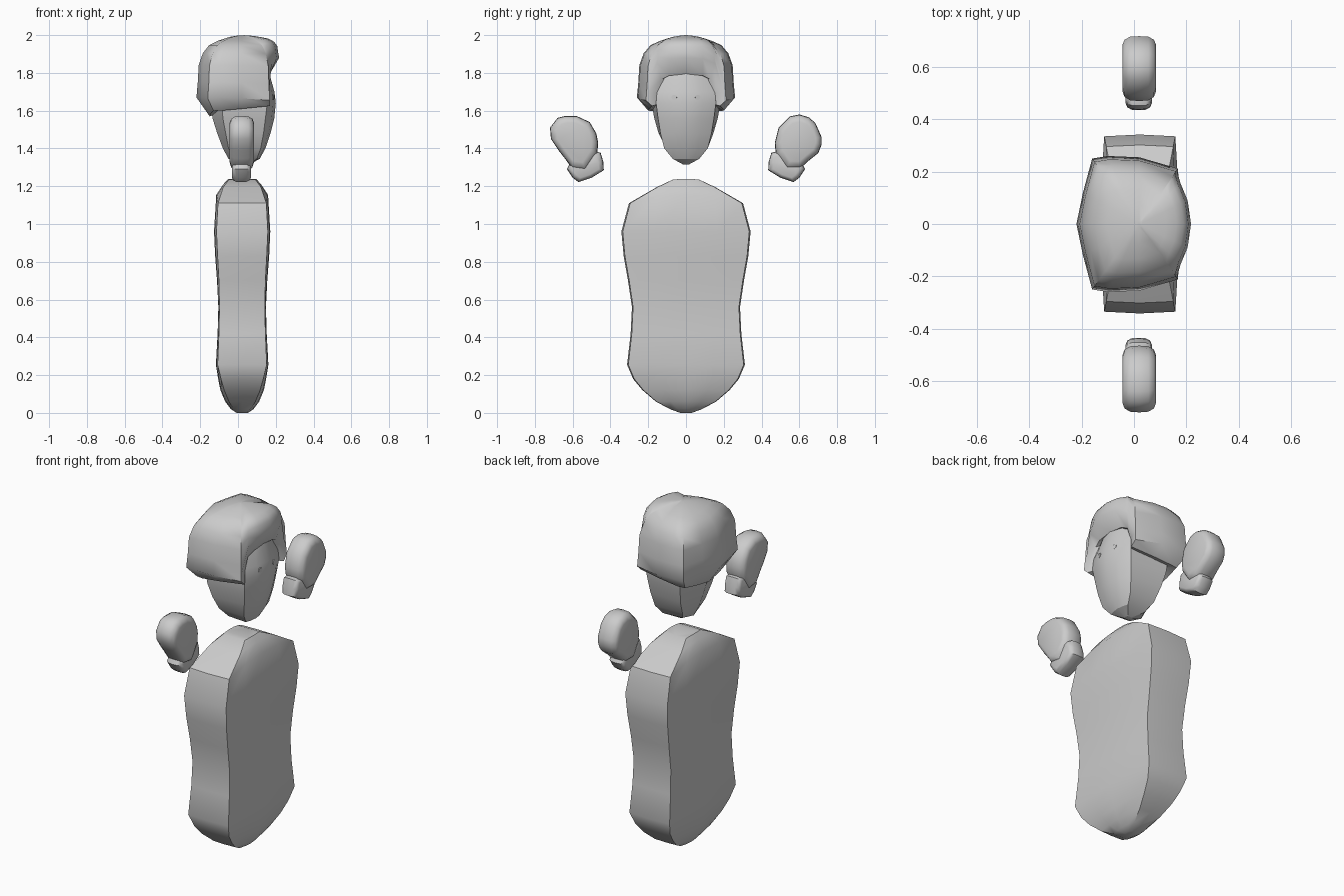
import bpy, bmesh
from math import radians


def loft(name, rings, angle=35):
    """Skin closed rings of equal point count and cap both ends."""
    bm = bmesh.new()
    vs = [[bm.verts.new(p) for p in r] for r in rings]
    n = len(rings[0])
    for a, b in zip(vs, vs[1:]):
        for i in range(n):
            j = (i + 1) % n
            bm.faces.new((a[i], a[j], b[j], b[i]))
    bm.faces.new(vs[0])
    bm.faces.new(vs[-1])
    bmesh.ops.recalc_face_normals(bm, faces=bm.faces)
    me = bpy.data.meshes.new(name)
    bm.to_mesh(me)
    bm.free()
    ob = bpy.data.objects.new(name, me)
    bpy.context.collection.objects.link(ob)
    bpy.ops.object.select_all(action='DESELECT')
    ob.select_set(True)
    bpy.context.view_layer.objects.active = ob
    bpy.ops.object.shade_smooth_by_angle(angle=radians(angle))
    return ob


def both_sides(half):
    """Mirror a half ring (first and last points on y = 0) across y."""
    return half + [(x, -y, z) for x, y, z in reversed(half[1:-1])]


# Torso: slab with slightly crowned front, back and sides
def torso_ring(z, w, c, e, lift=0.0):
    m, x0 = e + (c - e) * 0.75, 0.022
    return both_sides([
        (x0 + c, 0, z + lift), (x0 + m, w * .5, z + lift * .85),
        (x0 + e, w * .98, z), (x0, w, z), (x0 - e, w * .98, z),
        (x0 - m, w * .5, z + lift * .85), (x0 - c, 0, z + lift)])


torso = [  # z, half width, half depth at centre, half depth at rim, lift
    (0.00, .03, .03, .02), (.02, .085, .06, .045), (.06, .16, .09, .07),
    (.12, .23, .115, .095), (.18, .28, .127, .112), (.255, .312, .139, .13),
    (.42, .293, .13, .123), (.56, .286, .126, .12), (.70, .307, .133, .123),
    (.83, .33, .143, .13), (.96, .342, .149, .136), (1.11, .302, .137, .128, .045),
    (1.195, .155, .10, .10, .015), (1.235, .07, .075, .07, .003)]
loft("torso", [torso_ring(*t) for t in torso])


# Head: curved face panel, side panels and a back ridge, tapering to the chin
def head_ring(z, front, edge, ye, rear, yr, back):
    return both_sides([
        (front, 0, z), (front - (front - edge) * .3, ye * .55, z), (edge, ye, z),
        (rear, yr, z), (back, 0, z)])


head = [  # z, face x, panel edge x, panel edge y, rear edge x, rear y, back x
    (1.315, .06, .055, .015, .03, .015, .025), (1.345, .115, .10, .07, -.02, .06, -.05),
    (1.40, .145, .12, .115, -.05, .105, -.08), (1.48, .172, .135, .135, -.065, .145, -.11),
    (1.56, .192, .145, .148, -.08, .168, -.135), (1.64, .20, .155, .158, -.085, .182, -.145),
    (1.70, .193, .15, .155, -.08, .175, -.14), (1.80, .165, .13, .11, -.07, .14, -.12),
    (1.86, .11, .08, .07, -.05, .08, -.08)]
loft("head", [head_ring(*h) for h in head], 25)

# Eyes: tiny flat studs on the face
for side, label in ((1, "left"), (-1, "right")):
    bpy.ops.mesh.primitive_cylinder_add(
        vertices=12, radius=.014, depth=.008,
        location=(.186, side * .062, 1.67), rotation=(0, radians(90), side * radians(12)))
    bpy.context.object.name = label + "_eye"

# Hair: columns from crown to hem, short fringe in front and long sides
columns = [  # widest point, hem point, front to back
    ((.218, 0, 1.88), (.165, 0, 1.795)), ((.205, .09, 1.875), (.163, .09, 1.785)),
    ((.178, .155, 1.85), (.155, .13, 1.765)), ((.165, .20, 1.70), (.155, .158, 1.69)),
    ((.168, .212, 1.655), (.17, .18, 1.625)),
    ((.02, .255, 1.665), (.02, .195, 1.61)), ((-.10, .26, 1.67), (-.09, .20, 1.60)),
    ((-.16, .25, 1.665), (-.13, .195, 1.60)), ((-.195, .12, 1.67), (-.145, .10, 1.585)),
    ((-.22, 0, 1.67), (-.15, 0, 1.57))]
cx, top = .02, 2.0
steps = [(.06, .003), (.28, .03), (.52, .09), (.72, .16), (.86, .29), (.95, .48),
         (.97, .75), (1, 1)]
rings = []
for r, d in steps:
    rings.append(both_sides([(cx + (x - cx) * r, y * r, top - (top - z) * d)
                             for (x, y, z), _ in columns]))
rings.append(both_sides([h for _, h in columns]))
rings.append(both_sides([(cx + (x - cx) * .6, y * .6, z + .02) for _, (x, y, z) in columns]))
loft("hair", rings, 50)


# Hands: rounded pads made from a side outline
def pad(name, outline, x0, t):
    cy = sum(p[0] for p in outline) / len(outline)
    cz = sum(p[1] for p in outline) / len(outline)
    layers = [(-1, .72), (-.88, .88), (-.55, .98), (0, 1), (.55, .98), (.88, .88), (1, .72)]
    loft(name, [[(x0 + t * k, cy + (y - cy) * s, cz + (z - cz) * s) for y, z in outline]
                for k, s in layers], 50)


pad("left_hand", [(.55, 1.57), (.60, 1.58), (.65, 1.565), (.685, 1.535), (.718, 1.46),
                  (.718, 1.42), (.70, 1.375), (.65, 1.335), (.60, 1.29), (.53, 1.29),
                  (.475, 1.37), (.47, 1.43), (.49, 1.51)], .02, .064)
pad("right_hand", [(-.72, 1.51), (-.68, 1.562), (-.64, 1.572), (-.58, 1.572), (-.51, 1.54),
                   (-.475, 1.48), (-.465, 1.43), (-.47, 1.37), (-.53, 1.28), (-.60, 1.29),
                   (-.64, 1.345), (-.675, 1.39), (-.715, 1.45)], .02, .064)

# Cuffs: narrower blocks under each hand
cuff = [(.435, 1.285), (.438, 1.33), (.452, 1.378), (.49, 1.385), (.56, 1.34),
        (.61, 1.33), (.63, 1.29), (.60, 1.245), (.57, 1.222), (.50, 1.245)]
for side, label in ((1, "left"), (-1, "right")):
    pad(label + "_cuff", [(side * y, z) for y, z in cuff], .018, .05)
